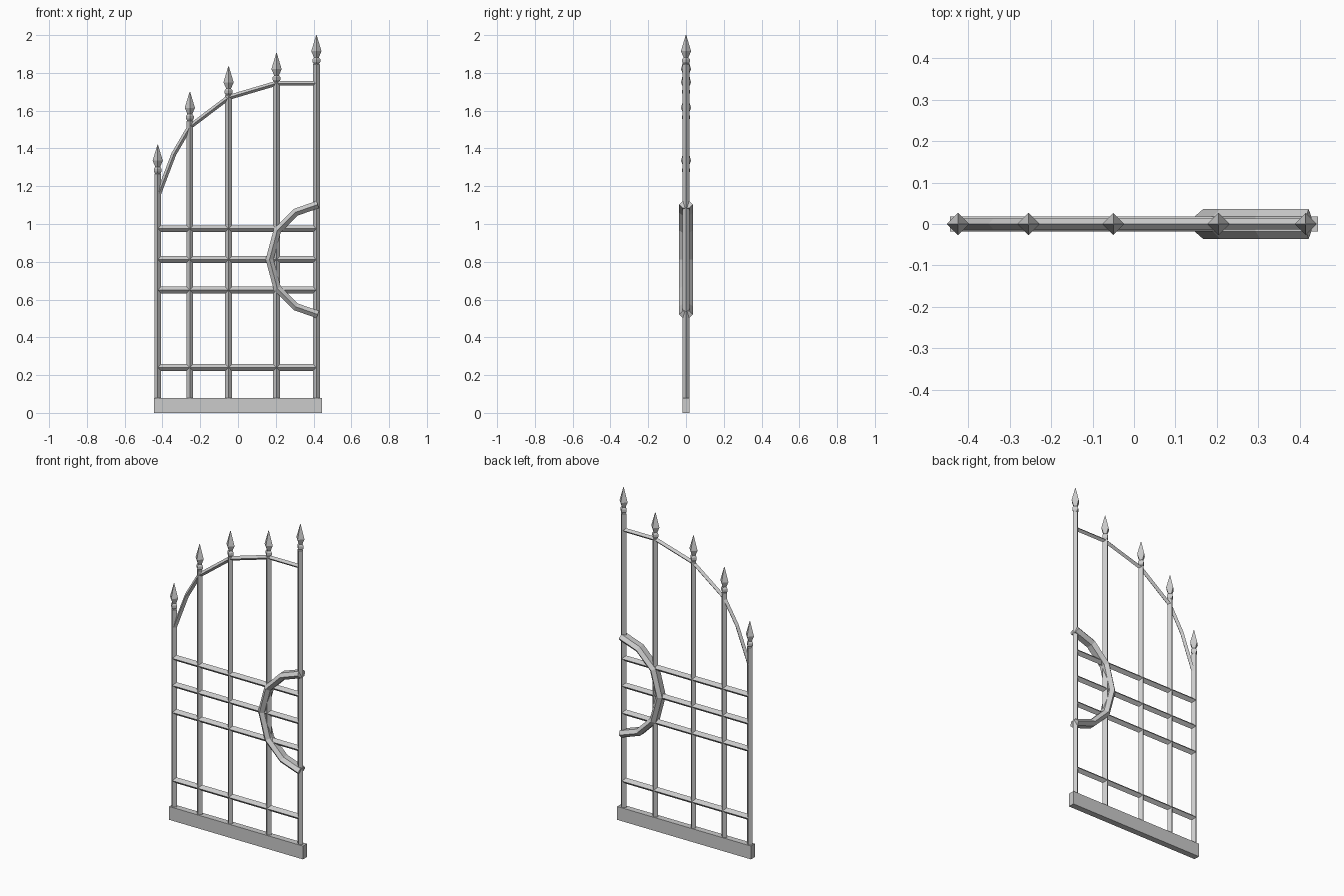
import bpy, bmesh
from mathutils import Vector

if "Cube" in bpy.data.objects:
    bpy.data.objects.remove(bpy.data.objects["Cube"])


def make_object(name, bm):
    bmesh.ops.recalc_face_normals(bm, faces=bm.faces)
    mesh = bpy.data.meshes.new(name)
    bm.to_mesh(mesh)
    bm.free()
    obj = bpy.data.objects.new(name, mesh)
    bpy.context.collection.objects.link(obj)
    return obj


def skin(bm, rings):
    rows = [[bm.verts.new(p) for p in r] for r in rings]
    n = len(rows[0])
    for a, b in zip(rows, rows[1:]):
        for i in range(n):
            j = (i + 1) % n
            bm.faces.new((a[i], a[j], b[j], b[i]))
    bm.faces.new(rows[0])
    bm.faces.new(rows[-1])


def sweep(name, path, section):
    """Sweep a (normal, y) section along an (x, z) path with mitred joints."""
    pts = [Vector(p) for p in path]
    dirs = [(b - a).normalized() for a, b in zip(pts, pts[1:])]
    rings = []
    for i, p in enumerate(pts):
        d0, d1 = dirs[max(i - 1, 0)], dirs[min(i, len(dirs) - 1)]
        t = (d0 + d1).normalized()
        n = Vector((-t.y, t.x)) / t.dot(d1)
        rings.append([(p.x + n.x * u, y, p.y + n.y * u) for u, y in section])
    bm = bmesh.new()
    skin(bm, rings)
    return make_object(name, bm)


def diamond(r):
    return [(r, 0), (0, r), (-r, 0), (0, -r)]


R = 0.018

# Base plate
bm = bmesh.new()
bmesh.ops.create_cube(bm, size=1)
bmesh.ops.scale(bm, vec=(0.89, 0.037, 0.08), verts=bm.verts)
bmesh.ops.translate(bm, vec=(0, 0, 0.04), verts=bm.verts)
make_object("base_plate", bm)

# Upright bars with spear finials, as one stacked profile (depth below tip, radius)
finial = [(0.155, R), (0.152, 0.014), (0.142, 0.021), (0.128, 0.021),
          (0.118, 0.013), (0.085, 0.027), (0.0, 0.0015)]
uprights = [(-0.425, 1.42), (-0.255, 1.70), (-0.05, 1.835), (0.204, 1.905), (0.415, 2.0)]
for k, (x, tip) in enumerate(uprights, 1):
    rows = [(0.07, R)] + [(tip - d, r) for d, r in finial]
    bm = bmesh.new()
    skin(bm, [[(x + u, v, z) for u, v in diamond(r)] for z, r in rows])
    make_object(f"upright_bar_{k}", bm)

# Horizontal rails
for k, z in enumerate((0.24, 0.65, 0.812, 0.975), 1):
    sweep(f"cross_rail_{k}", [(-0.425, z), (0.415, z)], diamond(R))

# Curved top rail
sweep("arched_top_rail",
      [(-0.42, 1.16), (-0.34, 1.37), (-0.255, 1.515), (-0.05, 1.67), (0.204, 1.745), (0.415, 1.745)],
      diamond(0.013))

# Half ring at the lock side, six-sided section, mirrored about its centre height
half = [(0.422, 1.103), (0.305, 1.062), (0.208, 0.965)]
zc = 0.812
ring = half + [(0.167, zc)] + [(x, 2 * zc - z) for x, z in reversed(half)]
sweep("half_ring", ring,
      [(0.02, -0.018), (0.02, 0.018), (0, 0.036), (-0.02, 0.018), (-0.02, -0.018), (0, -0.036)])
